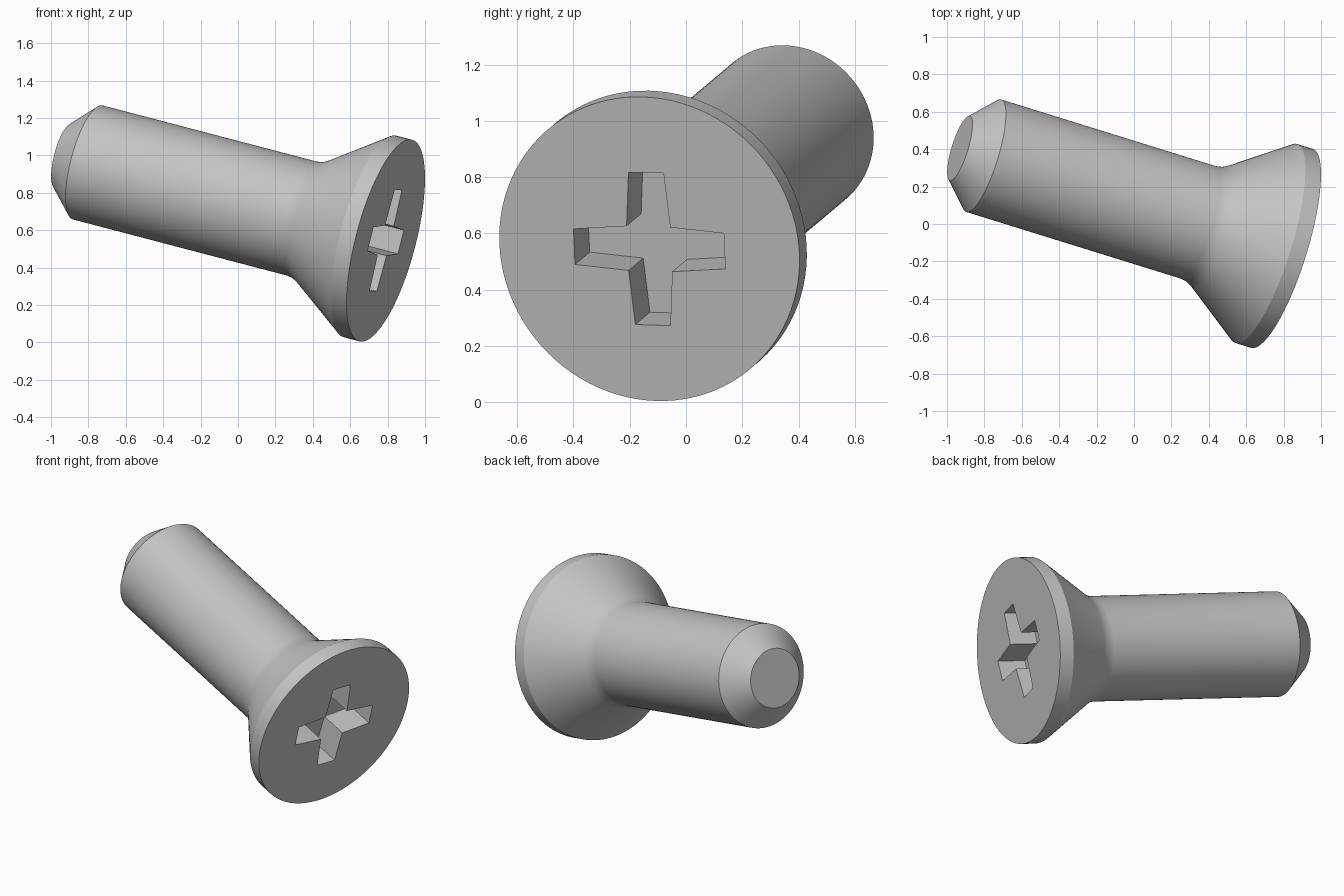
import bpy, bmesh, math
from mathutils import Vector, Matrix

if "Cube" in bpy.data.objects:
    bpy.data.objects.remove(bpy.data.objects["Cube"])

metal = bpy.data.materials.new("grey metal")
metal.use_nodes = True
GREY = (0.55, 0.55, 0.55, 1)
metal.diffuse_color = GREY
metal.node_tree.nodes["Principled BSDF"].inputs["Base Color"].default_value = GREY

# Tilted frame: local z runs out of the head, the recess arms lie along x and y
axis = Vector((0.927, -0.288, -0.243)).normalized()
arm = Vector((0.081, 0.267, -0.008))
arm = (arm - axis * arm.dot(axis)).normalized()
frame = Matrix((arm, axis.cross(arm), axis)).transposed().to_4x4()
frame = Matrix.Translation((0.79, -0.13, 0.545)) @ frame


def loft(name, rings):
    """Bridge equal-sized rings of points and cap both ends."""
    bm = bmesh.new()
    loops = [[bm.verts.new(p) for p in ring] for ring in rings]
    n = len(loops[0])
    for a, b in zip(loops, loops[1:]):
        for i in range(n):
            j = (i + 1) % n
            bm.faces.new((a[i], a[j], b[j], b[i]))
    bm.faces.new(loops[0])
    bm.faces.new(loops[-1])
    bmesh.ops.recalc_face_normals(bm, faces=bm.faces)
    mesh = bpy.data.meshes.new(name)
    bm.to_mesh(mesh)
    bm.free()
    mesh.materials.append(metal)
    obj = bpy.data.objects.new(name, mesh)
    bpy.context.collection.objects.link(obj)
    obj.matrix_world = frame
    return obj


def circle(radius, depth, n=96):
    return [(radius * math.cos(math.tau * i / n),
             radius * math.sin(math.tau * i / n), -depth) for i in range(n)]


# Screw body: rim, countersunk cone, neck fillet, shank, chamfered tip
profile = [(0.557, 0), (0.557, 0.09), (0.343, 0.40), (0.322, 0.44),
           (0.315, 0.48), (0.315, 1.72), (0.18, 1.858)]
screw = loft("screw_body", [circle(r, d) for r, d in profile])

# Cross recess: four arms flaring towards the middle
TIP, LENGTH, ROOT = 0.065, 0.279, 0.081
outline = []
for k in range(4):
    turn = Matrix.Rotation(k * math.pi / 2, 3, 'Z')
    for p in ((LENGTH, -TIP), (LENGTH, TIP), (ROOT, ROOT)):
        outline.append(turn @ Vector((*p, 0)))
cutter = loft("recess_cutter",
              [[p + Vector((0, 0, z)) for p in outline] for z in (0.1, -0.18)])
cutter.hide_render = True

cut = screw.modifiers.new("cross recess", 'BOOLEAN')
cut.operation = 'DIFFERENCE'
cut.solver = 'EXACT'
cut.object = cutter

bpy.ops.object.select_all(action='DESELECT')
screw.select_set(True)
bpy.context.view_layer.objects.active = screw
bpy.ops.object.modifier_apply(modifier=cut.name)
bpy.data.objects.remove(cutter)
bpy.ops.object.shade_smooth_by_angle(angle=math.radians(30))
